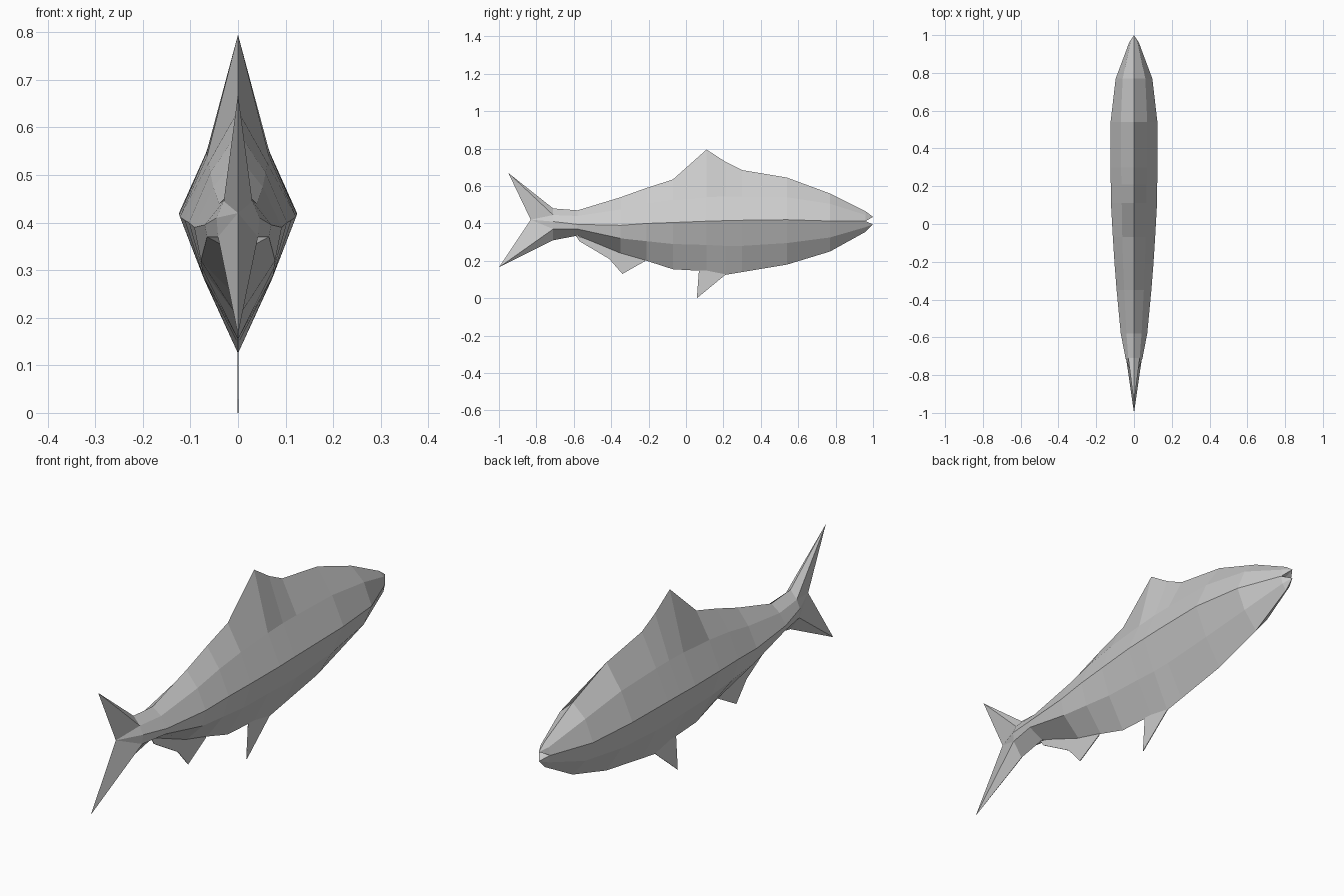
import bpy
import bmesh

cube = bpy.data.objects.get("Cube")
if cube:
    bpy.data.objects.remove(cube, do_unlink=True)

grey = bpy.data.materials.new("fish_grey")
grey.use_nodes = True
colour = (0.6, 0.6, 0.6, 1.0)
grey.diffuse_color = colour
bsdf = next(n for n in grey.node_tree.nodes if n.type == 'BSDF_PRINCIPLED')
bsdf.inputs["Base Color"].default_value = colour


def finish(name, bm):
    """Turn a bmesh into a flat-shaded object."""
    bmesh.ops.recalc_face_normals(bm, faces=bm.faces[:])
    mesh = bpy.data.meshes.new(name)
    bm.to_mesh(mesh)
    bm.free()
    mesh.materials.append(grey)
    obj = bpy.data.objects.new(name, mesh)
    bpy.context.collection.objects.link(obj)
    return obj


# Body cross-sections from tail to head:
# y, back z, (shoulder x, z), (flank x, z), (belly side x, z), belly z
SECTIONS = [
    (-0.71, 0.48, (0.030, 0.445), (0.045, 0.41), (0.042, 0.37), 0.31),
    (-0.58, 0.47, (0.040, 0.44), (0.070, 0.395), (0.065, 0.37), 0.335),
    (-0.35, 0.54, (0.052, 0.475), (0.092, 0.39), (0.078, 0.32), 0.24),
    (-0.21, 0.59, (0.058, 0.505), (0.103, 0.40), (0.076, 0.305), 0.20),
    (-0.07, 0.635, (0.062, 0.525), (0.112, 0.405), (0.074, 0.29), 0.155),
    (0.11, 0.795, (0.065, 0.54), (0.122, 0.412), (0.072, 0.285), 0.145),
    (0.21, 0.73, (0.067, 0.545), (0.123, 0.415), (0.071, 0.28), 0.125),
    (0.30, 0.685, (0.068, 0.545), (0.124, 0.417), (0.071, 0.28), 0.14),
    (0.54, 0.645, (0.070, 0.54), (0.124, 0.42), (0.072, 0.295), 0.18),
    (0.77, 0.56, (0.060, 0.505), (0.097, 0.413), (0.060, 0.325), 0.25),
    (0.96, 0.465, (0.019, 0.445), (0.026, 0.412), (0.019, 0.38), 0.355),
]

bm = bmesh.new()
rings = []
for y, back, shoulder, flank, side, belly in SECTIONS:
    pts = [(0, back), shoulder, flank, side, (0, belly)]
    rings.append([bm.verts.new((x, y, z)) for x, z in pts])
for a, b in zip(rings, rings[1:]):
    for i in range(4):
        bm.faces.new((a[i], a[i + 1], b[i + 1], b[i]))

# Forked tail grows out of the last section
top, shoulder, flank, side, belly = rings[0]
upper = bm.verts.new((0, -0.95, 0.67))
notch = bm.verts.new((0, -0.83, 0.42))
lower = bm.verts.new((0, -1.0, 0.165))
for tri in ((upper, top, shoulder), (upper, shoulder, notch),
            (notch, shoulder, flank), (notch, flank, side),
            (notch, side, lower), (lower, side, belly)):
    bm.faces.new(tri)

# Open mouth with upper and lower jaw tips
top, shoulder, flank, side, belly = rings[-1]
lip_up = bm.verts.new((0, 1.0, 0.435))
throat = bm.verts.new((0, 0.95, 0.414))
lip_low = bm.verts.new((0, 1.0, 0.395))
for tri in ((lip_up, top, shoulder), (lip_up, shoulder, flank),
            (lip_up, flank, throat), (lip_low, throat, flank),
            (lip_low, flank, side), (lip_low, side, belly)):
    bm.faces.new(tri)

# Mirror the half body across the centre plane
bmesh.ops.mirror(bm, geom=bm.verts[:] + bm.edges[:] + bm.faces[:],
                 axis='X', merge_dist=0.0005)
finish("fish_body", bm)

# Thin sheet fins under the body: (y, z) outlines
FINS = {
    "pelvic_fin": [(0.07, 0.16), (0.07, 0.09), (0.058, 0.0),
                   (0.21, 0.125), (0.21, 0.15)],
    "anal_fin": [(-0.59, 0.335), (-0.57, 0.305), (-0.41, 0.21),
                 (-0.34, 0.13), (-0.22, 0.198), (-0.22, 0.23),
                 (-0.35, 0.26)],
}
for name, outline in FINS.items():
    bm = bmesh.new()
    bm.faces.new([bm.verts.new((0, y, z)) for y, z in outline])
    bmesh.ops.triangulate(bm, faces=bm.faces[:])
    fin = finish(name, bm)
    solid = fin.modifiers.new("thickness", 'SOLIDIFY')
    solid.thickness = 0.003
    solid.offset = 0
